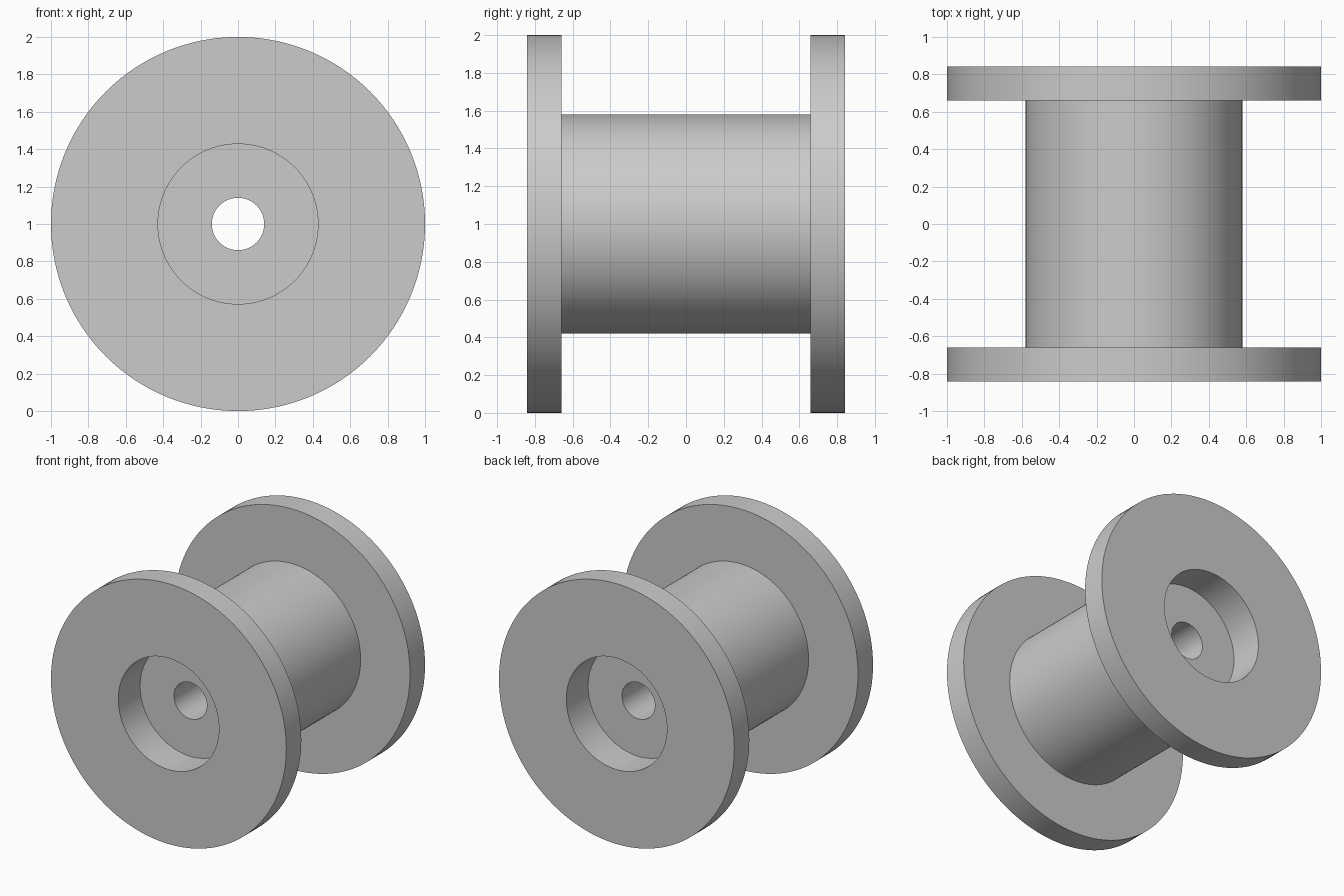
import bpy
import bmesh
import math

cube = bpy.data.objects.get("Cube")
if cube:
    bpy.data.objects.remove(cube, do_unlink=True)

SEGMENTS = 128
CENTRE_Z = 1.0

# Radii and distances from the middle along the axle
FLANGE_R, DRUM_R, RECESS_R, BORE_R = 1.0, 0.58, 0.428, 0.14
OUTER_Y, INNER_Y = 0.842, 0.66
RECESS_Y = OUTER_Y - 0.265

grey = bpy.data.materials.new("plain_grey")
grey.use_nodes = True
colour = (0.6, 0.6, 0.6, 1.0)
grey.diffuse_color = colour
grey.node_tree.nodes["Principled BSDF"].inputs["Base Color"].default_value = colour


def lathe(name, profile, material):
    """Turn a closed (radius, y) profile around the y axis."""
    bm = bmesh.new()
    verts = [bm.verts.new((r, y, 0)) for r, y in profile]
    edges = [bm.edges.new((a, b)) for a, b in zip(verts, verts[1:] + verts[:1])]
    bmesh.ops.spin(bm, geom=verts + edges, cent=(0, 0, 0), axis=(0, 1, 0),
                   angle=math.tau, steps=SEGMENTS)
    bmesh.ops.remove_doubles(bm, verts=bm.verts, dist=0.0001)
    bmesh.ops.recalc_face_normals(bm, faces=bm.faces)
    mesh = bpy.data.meshes.new(name)
    bm.to_mesh(mesh)
    bm.free()
    mesh.materials.append(material)
    obj = bpy.data.objects.new(name, mesh)
    bpy.context.collection.objects.link(obj)
    obj.location.z = CENTRE_Z
    bpy.ops.object.select_all(action='DESELECT')
    obj.select_set(True)
    bpy.context.view_layer.objects.active = obj
    bpy.ops.object.shade_smooth_by_angle(angle=math.radians(30))
    return obj


# Spool: drum, two flanges, a recess in each end and a through bore
back_half = [
    (DRUM_R, INNER_Y),
    (FLANGE_R, INNER_Y),
    (FLANGE_R, OUTER_Y),
    (RECESS_R, OUTER_Y),
    (RECESS_R, RECESS_Y),
    (BORE_R, RECESS_Y),
]
front_half = [(r, -y) for r, y in reversed(back_half)]
lathe("spool", back_half + front_half, grey)
